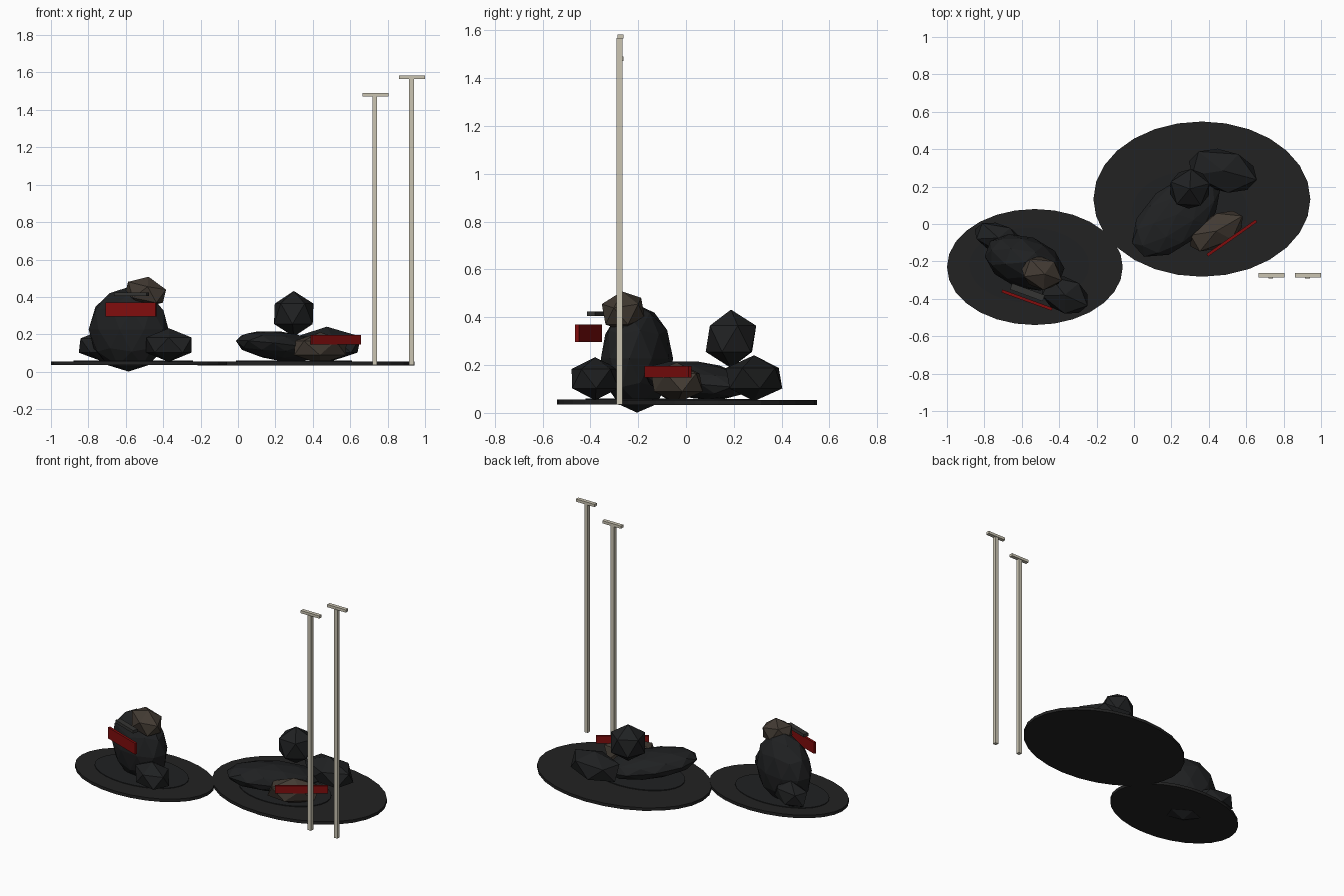
import bpy, math

if "Cube" in bpy.data.objects:
    bpy.data.objects.remove(bpy.data.objects["Cube"])


def material(name, r, g, b):
    m = bpy.data.materials.new(name)
    m.diffuse_color = (r, g, b, 1)
    m.use_nodes = True
    m.node_tree.nodes["Principled BSDF"].inputs["Base Color"].default_value = m.diffuse_color
    return m


SCORCH = material("scorched ground", 0.016, 0.016, 0.016)
CHAR = material("charred black", 0.014, 0.015, 0.016)
BROWN = material("dark brown", 0.055, 0.043, 0.033)
RED = material("dark red", 0.22, 0.004, 0.004)
GREY = material("dark grey", 0.035, 0.035, 0.033)
BONE = material("pale bone", 0.60, 0.56, 0.45)


def finish(name, mat, scale, rot):
    o = bpy.context.object
    o.name = name
    o.scale = scale
    o.rotation_euler = [math.radians(a) for a in rot]
    o.data.materials.append(mat)
    return o


def lump(name, loc, half, mat, rot=(0, 0, 0), sub=1):
    bpy.ops.mesh.primitive_ico_sphere_add(subdivisions=sub, radius=1, location=loc)
    return finish(name, mat, half, rot)


def box(name, loc, size, mat, rot=(0, 0, 0)):
    bpy.ops.mesh.primitive_cube_add(size=1, location=loc)
    return finish(name, mat, size, rot)


def disc(name, loc, rx, ry, depth, mat):
    bpy.ops.mesh.primitive_cylinder_add(vertices=28, radius=1, depth=1, location=loc)
    return finish(name, mat, (rx, ry, depth), (0, 0, 0))


# scorched ground patches with a thin inner patch on each
disc("left_ground_patch", (-0.53, -0.23, 0.046), 0.47, 0.31, 0.02, SCORCH)
disc("left_inner_patch", (-0.56, -0.22, 0.056), 0.32, 0.20, 0.008, CHAR)
disc("right_ground_patch", (0.363, 0.133, 0.044), 0.58, 0.415, 0.02, SCORCH)
disc("right_inner_patch", (0.30, 0.07, 0.055), 0.31, 0.21, 0.008, CHAR)

# left slumped figure
lump("left_body", (-0.585, -0.205, 0.227), (0.222, 0.14, 0.226), CHAR, (0, 0, -20), 2)
lump("left_back_limb", (-0.725, -0.075, 0.14), (0.15, 0.085, 0.085), CHAR, (0, 0, -20))
lump("left_front_limb", (-0.37, -0.38, 0.143), (0.15, 0.105, 0.09), CHAR, (0, 0, -25))
lump("left_head", (-0.495, -0.262, 0.425), (0.125, 0.095, 0.085), BROWN, (0, 12, -20))
box("left_brim", (-0.57, -0.365, 0.415), (0.185, 0.035, 0.02), GREY, (0, 0, -20))
box("left_red_band", (-0.572, -0.407, 0.333), (0.285, 0.016, 0.075), RED, (0, 0, -20))

# right collapsed figure
lump("right_body", (0.225, 0.045, 0.137), (0.29, 0.16, 0.078), CHAR, (0, 6, 42), 2)
lump("right_head", (0.298, 0.188, 0.31), (0.122, 0.118, 0.122), CHAR, (0, 0, 15))
lump("right_back_limb", (0.475, 0.285, 0.145), (0.21, 0.125, 0.096), CHAR, (0, 0, -15))
lump("right_front_limb", (0.44, -0.038, 0.127), (0.18, 0.095, 0.085), BROWN, (0, 0, 30))
box("right_red_band", (0.523, -0.075, 0.172), (0.32, 0.016, 0.05), RED, (0, 0, 35))

# two tall posts with short cross caps
for name, x, top in (("inner", 0.732, 1.49), ("outer", 0.928, 1.583)):
    box(name + "_post", (x, -0.278, (top - 0.015 + 0.035) / 2),
        (0.025, 0.025, top - 0.015 - 0.035), BONE)
    box(name + "_post_cap", (x + 0.003, -0.274, top - 0.009), (0.138, 0.025, 0.018), BONE)
